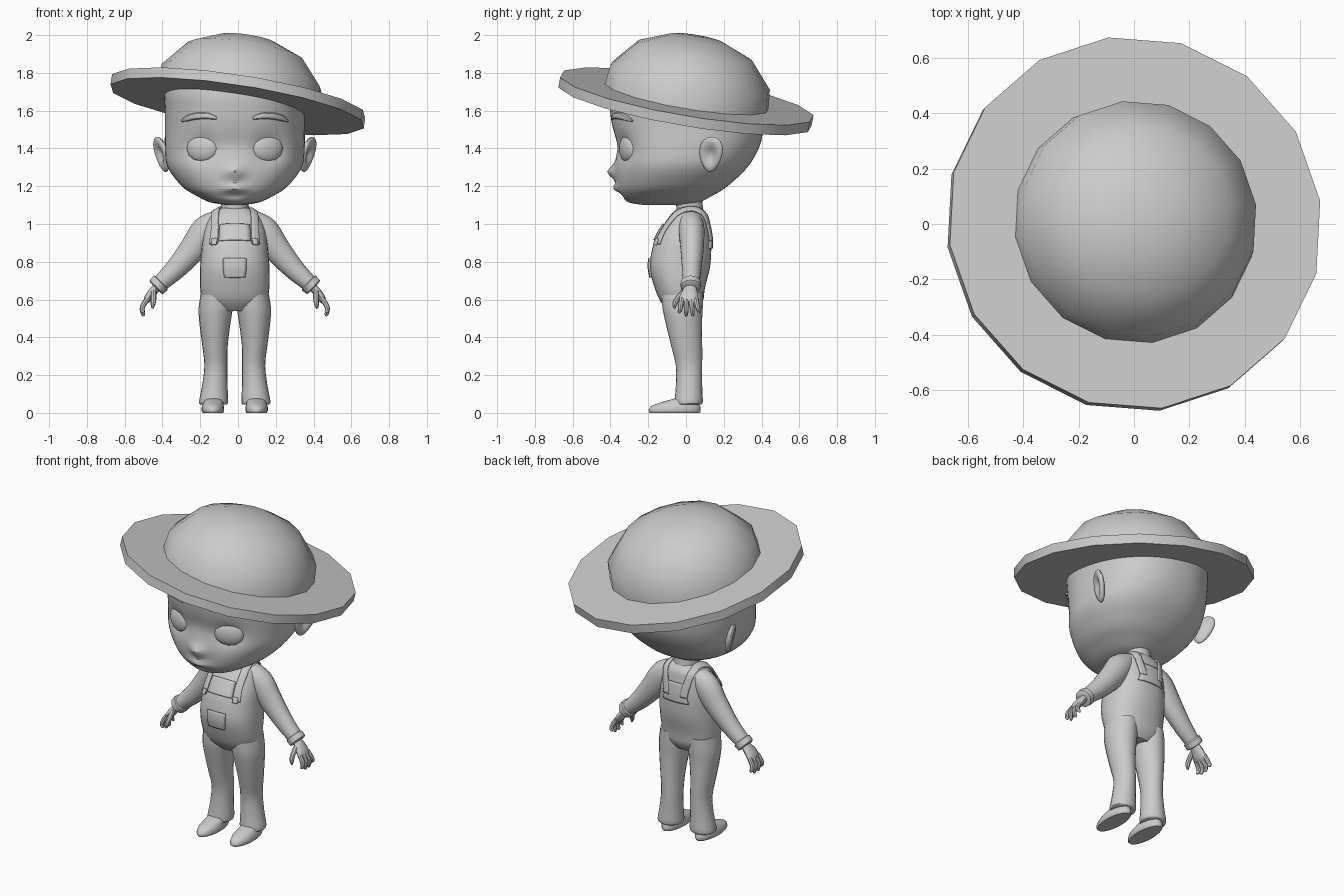
import bpy, bmesh, math
from mathutils import Vector, Matrix

if "Cube" in bpy.data.objects:
    bpy.data.objects.remove(bpy.data.objects["Cube"])

CX = -0.017  # the figure stands slightly left of the hat centre
mat = bpy.data.materials.new("plain_grey")
mat.diffuse_color = (0.6, 0.6, 0.6, 1)
mat.use_nodes = True
mat.node_tree.nodes["Principled BSDF"].inputs["Base Color"].default_value = mat.diffuse_color


def finish(name, bm, mirror=False, loc=(CX, 0, 0)):
    bmesh.ops.remove_doubles(bm, verts=bm.verts, dist=1e-5)
    bmesh.ops.recalc_face_normals(bm, faces=bm.faces)
    me = bpy.data.meshes.new(name)
    bm.to_mesh(me)
    bm.free()
    me.materials.append(mat)
    ob = bpy.data.objects.new(name, me)
    ob.location = loc
    bpy.context.collection.objects.link(ob)
    if mirror:
        ob.modifiers.new("mirror", 'MIRROR')
    return ob


def spline(rows, k):
    """Catmull-Rom interpolation of section rows."""
    out = []
    for i in range(len(rows) - 1):
        a, b, c, d = (rows[max(i - 1, 0)], rows[i], rows[i + 1],
                      rows[min(i + 2, len(rows) - 1)])
        for j in range(k):
            t = j / k
            out.append([q + .5 * t * (r - p + t * (2 * p - 5 * q + 4 * r - s + t * (3 * (q - r) + s - p)))
                        for p, q, r, s in zip(a, b, c, d)])
    return out + [list(rows[-1])]


def loft(bm, rows, n=20, flat=True, e=2.0, phase=0.0):
    """Skin sections (x, y, z, rx, ry); flat rings are level, others follow the path."""
    rings = []
    for i, (x, y, z, rx, ry) in enumerate(rows):
        side, up = Vector((1, 0, 0)), Vector((0, 1, 0))
        if not flat:
            p, q = rows[max(i - 1, 0)], rows[min(i + 1, len(rows) - 1)]
            t = (Vector(q[:3]) - Vector(p[:3])).normalized()
            up = (up - t * up.dot(t)).normalized()
            side = up.cross(t)
        ring = []
        for j in range(n):
            a = phase + 2 * math.pi * j / n
            c, s = math.cos(a), math.sin(a)
            c = math.copysign(abs(c) ** (2 / e), c)
            s = math.copysign(abs(s) ** (2 / e), s)
            ring.append(bm.verts.new(Vector((x, y, z)) + side * (rx * c) + up * (ry * s)))
        rings.append(ring)
    for a, b in zip(rings, rings[1:]):
        for j in range(n):
            bm.faces.new((a[j], a[(j + 1) % n], b[(j + 1) % n], b[j]))
    for ring, row in ((rings[0], rows[0]), (rings[-1], rows[-1])):
        if row[3] > 1e-4:
            bm.faces.new(ring)


def part(name, rows, k=1, mirror=False, **kw):
    bm = bmesh.new()
    loft(bm, spline(rows, k), **kw)
    return finish(name, bm, mirror)


def body_rows(table):
    """(z, half width, front y, back y) to section rows."""
    return [(0, (f + b) / 2, z, w, (b - f) / 2) for z, w, f, b in table]


def gauss(*u):
    return math.exp(-sum(v * v for v in u))


# Hat: tilted brim and dome, sixteen sides
tilt = Vector((0, 0, 1)).rotation_difference(Vector((.155, .17, 1)))
for name, rows in (("hat_brim", [(.685, -.03), (.685, .025)]),
                   ("hat_crown", [(.445, 0), (.432, .125), (.31, .268), (.15, .335), (0, .35)])):
    bm = bmesh.new()
    loft(bm, [(0, 0, h, r, r) for r, h in rows], n=16, phase=math.radians(7.5))
    ob = finish(name, bm, loc=(0, 0, 1.652))
    ob.rotation_mode = 'QUATERNION'
    ob.rotation_quaternion = tilt

# Head with nose, lips and eye sockets pressed into the face
bm = bmesh.new()
loft(bm, spline(body_rows([
    (1.1, .04, -.22, .0), (1.115, .13, -.305, .07), (1.15, .205, -.345, .14),
    (1.2, .28, -.365, .22), (1.3, .355, -.375, .325), (1.4, .37, -.38, .385),
    (1.5, .37, -.39, .41), (1.6, .37, -.402, .42), (1.7, .37, -.402, .41),
    (1.8, .32, -.36, .32), (1.86, .18, -.2, .18)]), 5), n=72, e=2.25)
for v in bm.verts:
    x, y, z = v.co
    if y < -.1:
        v.co.y += (-.045 * gauss(x / .04, (z - 1.275) / .035)
                   + .04 * gauss((abs(x) - .172) / .085, (z - 1.4) / .075)
                   + .018 * gauss(x / .07, (z - 1.42) / .07)
                   - .024 * gauss(x / .06, (z - 1.19) / .02)
                   + .012 * gauss(x / .05, (z - 1.15) / .018))
finish("head", bm)

# Eyes
bm = bmesh.new()
bmesh.ops.create_uvsphere(bm, u_segments=12, v_segments=8, radius=1, matrix=(
    Matrix.Translation((.172, -.309, 1.4)) @ Matrix.Rotation(math.radians(22), 4, 'Z')
    @ Matrix.Diagonal((.09, .034, .076, 1)) @ Matrix.Rotation(math.pi / 2, 4, 'X')))
finish("eyes", bm, True)

# Eyebrows
part("eyebrows", [(.095, -.388, 1.56, .008, .008), (.14, -.378, 1.572, .017, .013),
                  (.2, -.352, 1.572, .018, .013), (.25, -.315, 1.56, .016, .013),
                  (.28, -.285, 1.545, .006, .006)], 2, True, n=8, flat=False)

# Ears: flattened balls with a hollow outer face, narrowing to the lobe
bm = bmesh.new()
bmesh.ops.create_uvsphere(bm, u_segments=20, v_segments=14, radius=1,
                          matrix=Matrix.Rotation(math.pi / 2, 4, 'Y'))
for v in bm.verts:
    x, y, z = v.co
    if x > 0:
        v.co.x = x - 1.3 * gauss(y / .55, z / .55)
    v.co.y = y * (1 + .25 * z) + .2 * z
bmesh.ops.transform(bm, verts=bm.verts, matrix=(
    Matrix.Translation((.388, .132, 1.368)) @ Matrix.Rotation(math.radians(-25), 4, 'Z')
    @ Matrix.Rotation(math.radians(12), 4, 'Y') @ Matrix.Diagonal((.028, .066, .096, 1))))
finish("ears", bm, True)

# Neck and collar
part("neck", [(0, .025, 1.02, .085, .08), (0, .02, 1.08, .072, .07), (0, .01, 1.16, .075, .075)], 2)

# Torso
torso = part("torso", body_rows([
    (.54, .1, -.09, .06), (.59, .165, -.135, .09), (.66, .183, -.165, .1),
    (.76, .184, -.192, .125), (.84, .178, -.185, .133), (.92, .17, -.162, .133),
    (1.0, .152, -.115, .122), (1.05, .125, -.08, .112), (1.085, .07, -.045, .085)]),
    3, n=32, e=2.3)

# Trouser legs
part("trouser_legs", [(.098, -.02, .64, .08, .11), (.101, -.018, .56, .09, .107),
                      (.105, -.012, .48, .083, .097), (.105, .003, .36, .068, .083),
                      (.1, .016, .25, .061, .07), (.106, .016, .14, .068, .07),
                      (.112, .014, .06, .077, .075), (.112, .012, .045, .07, .068)],
     3, True, n=20)

# Shoes
part("shoes", [(.116, -.06, 0, .053, .132), (.116, -.06, .012, .06, .138),
               (.116, -.055, .035, .058, .13), (.114, -.035, .055, .052, .1),
               (.112, .0, .075, .045, .065)], 2, True, n=20)

# Sleeves and cuffs
part("sleeves", [(.085, .025, 1.025, .055, .06), (.15, .03, .965, .08, .068),
                 (.22, .032, .87, .072, .062), (.31, .03, .765, .057, .052),
                 (.41, .025, .672, .042, .044)], 4, True, n=18, flat=False)
part("sleeve_cuffs", [(.388, .026, .692, .046, .048), (.392, .026, .688, .053, .054),
                      (.416, .025, .666, .051, .053), (.42, .025, .662, .04, .042)],
     1, True, n=16, flat=False)

# Hands: palm, four fingers and a thumb
part("palms", [(.405, .024, .675, .022, .028), (.435, .02, .64, .023, .042),
               (.46, .015, .605, .021, .05), (.472, .012, .585, .012, .044)],
     3, True, n=12, flat=False)
bm = bmesh.new()
for i in range(4):
    y, tip = -.027 + i * .028, (.528, .512, .512, .53)[i]
    loft(bm, spline([(.462, y * .9 + .002, .605, .014, .014), (.482, y, .575, .014, .014),
                     (.491, y * 1.15, .55, .013, .012), (.485, y * 1.25, tip + .008, .01, .01),
                     (.482, y * 1.25, tip, .004, .004)], 2), n=8, flat=False)
loft(bm, spline([(.43, -.012, .64, .016, .016), (.43, -.045, .605, .015, .015),
                 (.433, -.06, .575, .013, .013), (.436, -.06, .552, .005, .005)], 2), n=8, flat=False)
finish("fingers", bm, True)


def cloth(name, rows, mirror=False, cols=6, gap=.004, thick=.009):
    """A strip (x, y, z, half width) laid on the torso and thickened."""
    bm = bmesh.new()
    grid = [[bm.verts.new((x + w * (2 * j / cols - 1), y, z)) for j in range(cols + 1)]
            for x, y, z, w in spline(rows, 4)]
    for a, b in zip(grid, grid[1:]):
        for j in range(cols):
            bm.faces.new((a[j], a[j + 1], b[j + 1], b[j]))
    ob = finish(name, bm)
    wrap = ob.modifiers.new("wrap", 'SHRINKWRAP')
    wrap.target = torso
    wrap.wrap_mode = 'ABOVE_SURFACE'
    wrap.offset = gap
    solid = ob.modifiers.new("thickness", 'SOLIDIFY')
    solid.thickness, solid.offset = thick, 0
    if mirror:
        ob.modifiers.new("mirror", 'MIRROR')


# Dungaree bib, pocket, back panel, shoulder straps and buckles
cloth("bib", [(0, -.17, .915, .09), (0, -.15, .96, .088), (0, -.125, 1.005, .084)])
cloth("belly_pocket", [(0, -.21, .71, .06), (0, -.21, .76, .065), (0, -.2, .82, .065)], gap=.006)
cloth("back_panel", [(0, .15, .87, .1), (0, .15, .93, .08), (0, .14, .99, .06)])
cloth("straps", [(.112, -.15, .895, .026), (.112, -.13, .96, .026), (.112, -.085, 1.03, .026),
                 (.105, -.02, 1.08, .026), (.1, .05, 1.09, .026), (.095, .11, 1.05, .026),
                 (.08, .15, .98, .026), (.065, .15, .91, .026)], True, 4, gap=.008)
cloth("buckles", [(.112, -.165, .89, .018), (.112, -.16, .925, .018)], True, 3, gap=.015)

# Smooth shading with sharp edges kept
bpy.ops.object.select_all(action='SELECT')
bpy.context.view_layer.objects.active = torso
bpy.ops.object.shade_smooth_by_angle(angle=math.radians(40))
